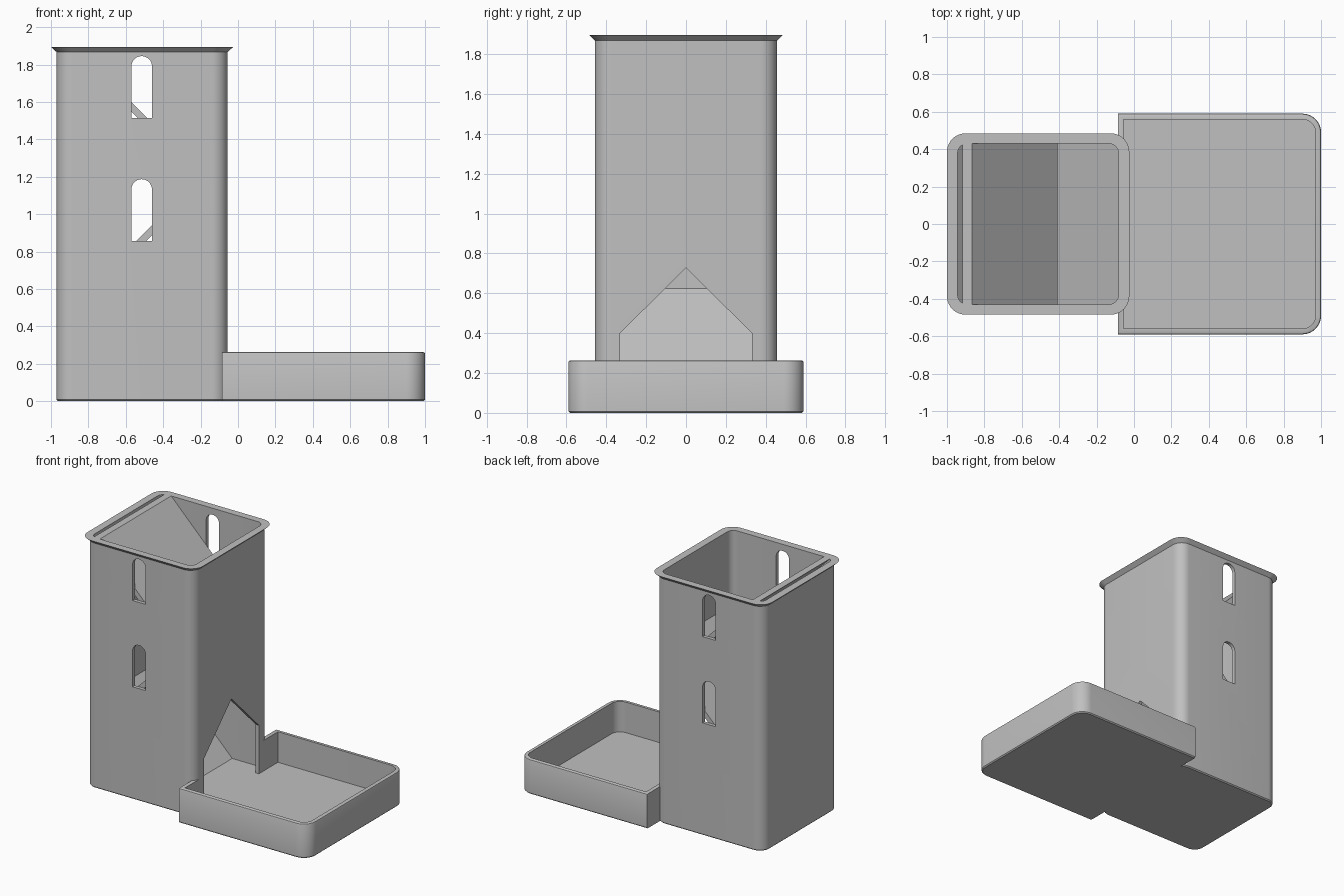
import bpy, bmesh, math

old = bpy.data.objects.get("Cube")
if old:
    bpy.data.objects.remove(old, do_unlink=True)

grey = bpy.data.materials.new("plain grey")
grey.use_nodes = True
COLOUR = (0.53, 0.53, 0.53, 1)
grey.diffuse_color = COLOUR
grey.node_tree.nodes["Principled BSDF"].inputs["Base Color"].default_value = COLOUR


def loft(name, rings):
    """Closed solid through rings that have equal point counts."""
    bm = bmesh.new()
    loops = [[bm.verts.new(p) for p in ring] for ring in rings]
    for a, b in zip(loops, loops[1:]):
        for i in range(len(a)):
            j = (i + 1) % len(a)
            bm.faces.new((a[i], a[j], b[j], b[i]))
    bm.faces.new(loops[0])
    bm.faces.new(loops[-1])
    bmesh.ops.recalc_face_normals(bm, faces=bm.faces)
    mesh = bpy.data.meshes.new(name)
    bm.to_mesh(mesh)
    bm.free()
    ob = bpy.data.objects.new(name, mesh)
    bpy.context.collection.objects.link(ob)
    mesh.materials.append(grey)
    return ob


def rounded(x0, x1, y, z, r, square_left=False, steps=10):
    """Rounded rectangle ring at height z, optionally square on its -x side."""
    pts = []
    for k, (sx, sy) in enumerate([(1, 1), (-1, 1), (-1, -1), (1, -1)]):
        px = x1 if sx > 0 else x0
        if square_left and sx < 0:
            pts.append((px, sy * y, z))
            continue
        for i in range(steps + 1):
            a = math.pi / 2 * (k + i / steps)
            pts.append((px - sx * r + r * math.cos(a), sy * (y - r) + r * math.sin(a), z))
    return pts


def prism_y(name, profile, y):
    return loft(name, [[(x, s * y, z) for x, z in profile] for s in (-1, 1)])


def carve(ob, cutters):
    for c in cutters:
        m = ob.modifiers.new("cut", 'BOOLEAN')
        m.operation, m.solver, m.object = 'DIFFERENCE', 'EXACT', c
    bpy.context.view_layer.update()
    mesh = bpy.data.meshes.new_from_object(ob.evaluated_get(bpy.context.evaluated_depsgraph_get()))
    ob.modifiers.clear()
    ob.data = mesh


def smooth(ob):
    bpy.ops.object.select_all(action='DESELECT')
    ob.select_set(True)
    bpy.context.view_layer.objects.active = ob
    bpy.ops.object.shade_smooth_by_angle(angle=math.radians(30))


L, R, W, TOP, FLOOR = -0.97, -0.055, 0.457, 1.895, 0.03
TRAY_TOP, TRAY_W = 0.263, 0.59

# Tower body with flared rim
tower = loft("tower", [
    rounded(L + 0.008, R - 0.008, W - 0.008, 0, 0.075),
    rounded(L, R, W, 0.008, 0.083),
    rounded(L, R, W, 1.867, 0.083),
    rounded(L - 0.03, R + 0.03, W + 0.028, TOP, 0.1)])
cavity = loft("cavity_cutter", [rounded(-0.943, -0.083, 0.43, z, 0.052) for z in (FLOOR, 2.1)])

# Pointed doorway towards the tray
door = [(-0.33, FLOOR), (0.33, FLOOR), (0.33, 0.4), (0, 0.728), (-0.33, 0.4)]
doorway = loft("doorway_cutter", [[(x, y, z) for y, z in door] for x in (-0.2, 0)])


# Arched windows through front and back
def window(name, z):
    arc = [math.pi * i / 16 for i in range(17)]
    profile = [(-0.57, z), (-0.46, z)]
    profile += [(-0.515 + 0.055 * math.cos(a), z + 0.275 + 0.055 * math.sin(a)) for a in arc]
    return prism_y(name, profile, 0.7)


windows = [window("lower_window_cutter", 0.857), window("upper_window_cutter", 1.515)]
carve(tower, [cavity, doorway] + windows)

# Tray with rounded outer corners and softened lip
tray = loft("tray", [
    rounded(-0.085, 1 - d, TRAY_W - d, z, 0.1 - d, True)
    for d, z in [(0.008, 0), (0, 0.008), (0, TRAY_TOP - 0.01), (0.003, TRAY_TOP - 0.003), (0.01, TRAY_TOP)]])
basin = loft("basin_cutter", [rounded(R, 0.97, TRAY_W - 0.03, z, 0.07, True) for z in (FLOOR, 0.5)])
carve(tray, [basin, doorway])

for cutter in [cavity, doorway, basin] + windows:
    bpy.data.objects.remove(cutter, do_unlink=True)

# Alternating sloped baffles inside the tower
T = 0.053
prism_y("upper_ramp", [(-0.865, TOP), (-0.865 - T, TOP), (-0.41, 1.44 - T), (-0.41, 1.44)], 0.431)
prism_y("middle_ramp", [(-0.083, 1.317), (-0.083, 1.317 - T), (-0.62, 0.78 - T), (-0.62, 0.78)], 0.431)
prism_y("exit_ramp", [(-0.945, 0.625), (-0.945, 0.02), (-0.34, 0.02)], 0.431)

for ob in (tower, tray):
    smooth(ob)
